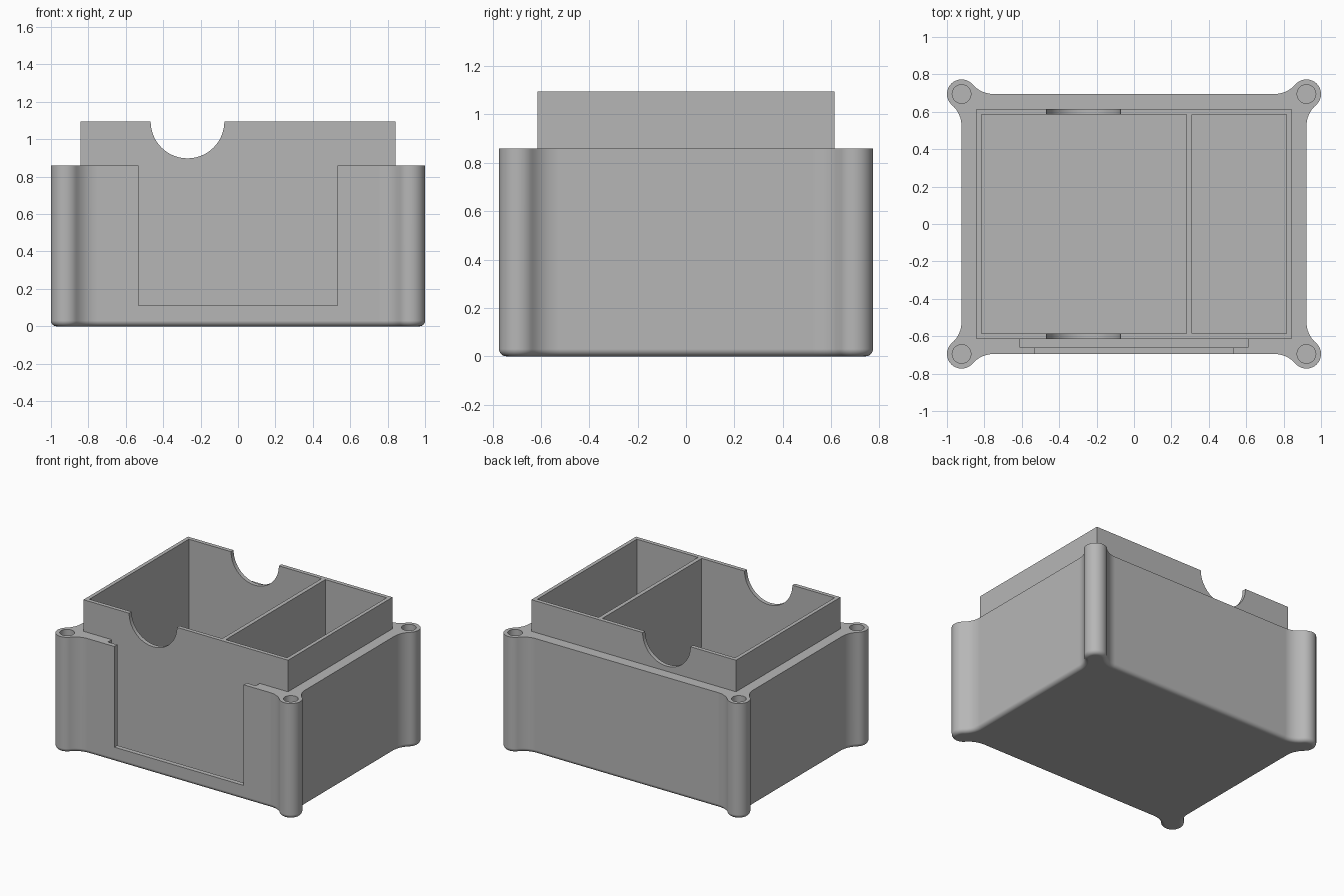
import bpy, bmesh, math

if "Cube" in bpy.data.objects:
    bpy.data.objects.remove(bpy.data.objects["Cube"])

grey = bpy.data.materials.new("plain grey")
grey.use_nodes = True
COLOUR = (0.47, 0.47, 0.47, 1)
grey.diffuse_color = COLOUR
grey.node_tree.nodes["Principled BSDF"].inputs["Base Color"].default_value = COLOUR

X, Y = 0.922, 0.695            # corner post centres
POST, FILLET = 0.078, 0.15     # post radius, blend radius into the walls
BODY_TOP, BOX_TOP, BASE = 0.86, 1.095, 0.033
ROUND = 0.03                   # rounding of the bottom edge


def finish(name, bm):
    bmesh.ops.recalc_face_normals(bm, faces=bm.faces)
    mesh = bpy.data.meshes.new(name)
    bm.to_mesh(mesh)
    bm.free()
    mesh.materials.append(grey)
    obj = bpy.data.objects.new(name, mesh)
    bpy.context.collection.objects.link(obj)
    return obj


def box(name, x0, x1, y0, y1, z0, z1):
    bm = bmesh.new()
    bmesh.ops.create_cube(bm, size=1)
    for v in bm.verts:
        v.co = (x1 if v.co.x > 0 else x0,
                y1 if v.co.y > 0 else y0,
                z1 if v.co.z > 0 else z0)
    return finish(name, bm)


def cylinder(name, radius, depth, place, tilt=0, sides=48):
    bm = bmesh.new()
    bmesh.ops.create_cone(bm, cap_ends=True, segments=sides,
                          radius1=radius, radius2=radius, depth=depth)
    obj = finish(name, bm)
    obj.location = place
    obj.rotation_euler.x = tilt
    return obj


def combine(target, other, operation):
    mod = target.modifiers.new("join", 'BOOLEAN')
    mod.operation, mod.solver, mod.object = operation, 'EXACT', other
    bpy.context.view_layer.objects.active = target
    bpy.ops.object.modifier_apply(modifier=mod.name)
    bpy.data.objects.remove(other)


def arc(cx, cy, radius, start, end, steps):
    angles = [start + (end - start) * i / steps for i in range(steps + 1)]
    return [(cx + radius * math.cos(a), cy + radius * math.sin(a)) for a in angles]


def outline(inset):
    """Rectangle with a round post blended into each corner."""
    d = math.sqrt((FILLET + POST) ** 2 - FILLET ** 2)
    a = math.atan2(d, FILLET)
    r, f = POST - inset, FILLET + inset
    half = math.pi / 2
    corner = arc(X + FILLET, Y - d, f, math.pi, math.pi - a, 8)
    corner += arc(X, Y, r, -a, half + a, 24)[1:]
    corner += arc(X - d, Y + FILLET, f, a - half, -half, 8)[1:]
    points = []
    for sx, sy in ((1, 1), (-1, 1), (-1, -1), (1, -1)):
        part = corner if sx * sy > 0 else corner[::-1]
        points += [(sx * x, sy * y) for x, y in part]
    return points


# Outer body: outline lofted up from a rounded bottom edge
levels = []
for k in range(9):
    t = math.pi / 2 * k / 8
    levels.append((ROUND * (1 - math.sin(t)), ROUND * (1 - math.cos(t))))
levels.append((0, BODY_TOP))
bm = bmesh.new()
rings = [[bm.verts.new((x, y, z)) for x, y in outline(i)] for i, z in levels]
for low, high in zip(rings, rings[1:]):
    for j in range(len(low)):
        n = (j + 1) % len(low)
        bm.faces.new((low[j], low[n], high[n], high[j]))
bm.faces.new(rings[0][::-1])
bm.faces.new(rings[-1])
body = finish("box_body", bm)

# Front slot for a sliding panel, and the window that opens it to the front
combine(body, box("panel_slot", -0.61, 0.61, -0.66, -0.6, BASE, 1), 'DIFFERENCE')
combine(body, box("front_window", -0.533, 0.533, -1, -0.64, 0.11, 1), 'DIFFERENCE')

# Holes in the corner posts
for sx in (-1, 1):
    for sy in (-1, 1):
        hole = cylinder("post_hole", 0.05, 0.2, (sx * X, sy * Y, BODY_TOP), sides=32)
        combine(body, hole, 'DIFFERENCE')

# Raised inner box with two compartments
combine(body, box("inner_box", -0.843, 0.843, -0.615, 0.615, 0.015, BOX_TOP), 'UNION')
for x0, x1 in ((-0.815, 0.28), (0.31, 0.815)):
    combine(body, box("compartment", x0, x1, -0.585, 0.585, BASE, 1.3), 'DIFFERENCE')

# Finger notches through the front and back walls
notch = cylinder("finger_notch", 0.197, 2, (-0.27, 0, BOX_TOP), math.pi / 2, 64)
combine(body, notch, 'DIFFERENCE')

# Smooth rounded areas while keeping flat walls flat
bpy.ops.object.select_all(action='DESELECT')
body.select_set(True)
bpy.context.view_layer.objects.active = body
bpy.ops.object.shade_smooth_by_angle(angle=math.radians(30))
weighted = body.modifiers.new("flat walls", 'WEIGHTED_NORMAL')
weighted.keep_sharp = True
